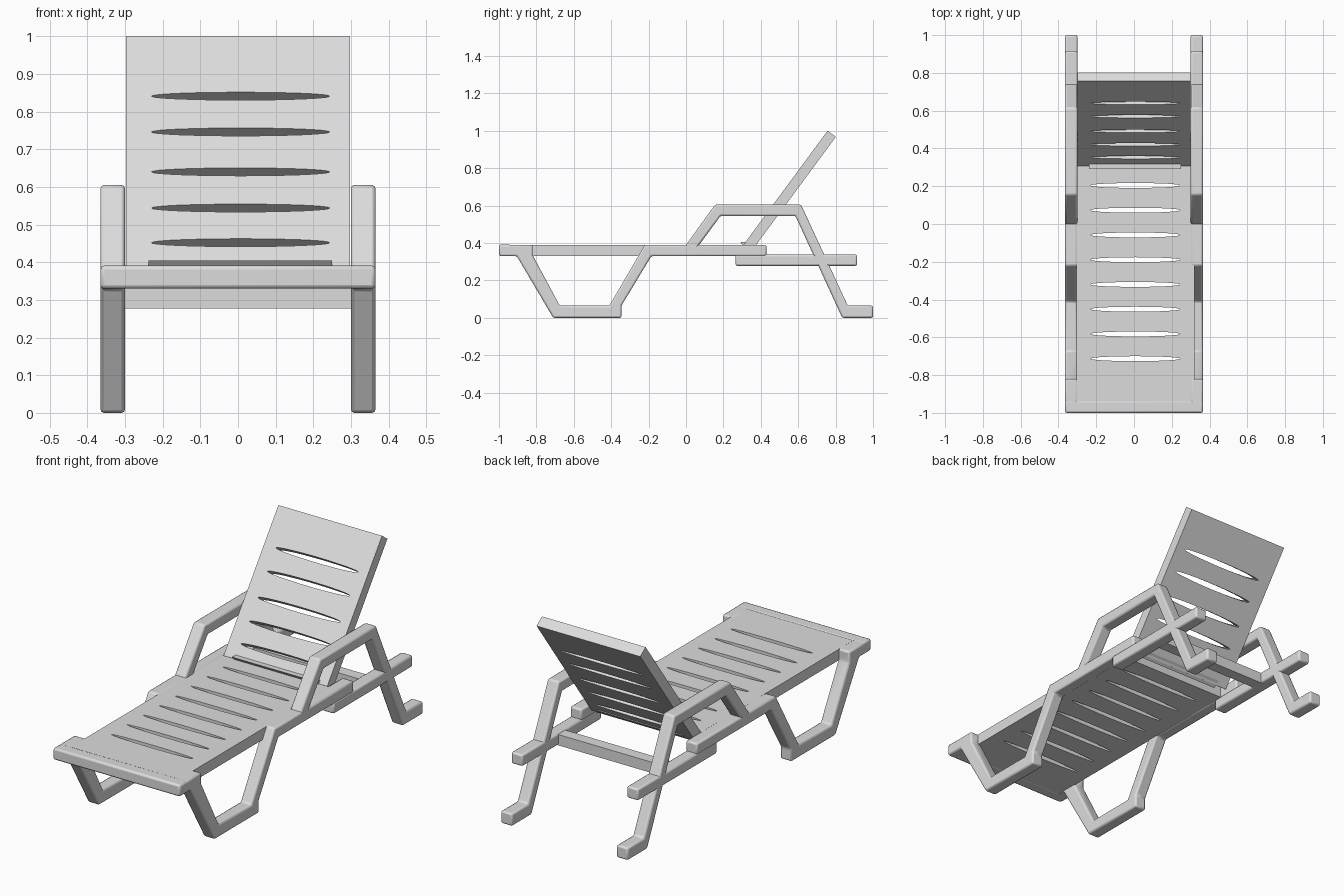
import bpy, bmesh, math
from mathutils import Matrix

if "Cube" in bpy.data.objects:
    bpy.data.objects.remove(bpy.data.objects["Cube"])

plastic = bpy.data.materials.new("light grey plastic")
plastic.diffuse_color = (0.72, 0.72, 0.72, 1)
plastic.use_nodes = True
plastic.node_tree.nodes["Principled BSDF"].inputs["Base Color"].default_value = plastic.diffuse_color


def finish(name, mesh, bevel=0.0):
    ob = bpy.data.objects.new(name, mesh)
    bpy.context.collection.objects.link(ob)
    mesh.materials.clear()
    mesh.materials.append(plastic)
    if bevel:
        m = ob.modifiers.new("rounded edges", 'BEVEL')
        m.width, m.segments, m.limit_method = bevel, 2, 'ANGLE'
        m.angle_limit = math.radians(25)
    bpy.ops.object.select_all(action='DESELECT')
    ob.select_set(True)
    bpy.context.view_layer.objects.active = ob
    bpy.ops.object.shade_smooth_by_angle(angle=math.radians(30))
    return ob


def prism(name, profile, x0, x1, bevel=0.0):
    """Extrude a (y, z) side profile from x0 to x1."""
    bm = bmesh.new()
    face = bm.faces.new([bm.verts.new((x0, y, z)) for y, z in profile])
    new = bmesh.ops.extrude_face_region(bm, geom=[face])["geom"]
    verts = [v for v in new if isinstance(v, bmesh.types.BMVert)]
    bmesh.ops.translate(bm, verts=verts, vec=(x1 - x0, 0, 0))
    bmesh.ops.recalc_face_normals(bm, faces=bm.faces)
    mesh = bpy.data.meshes.new(name)
    bm.to_mesh(mesh)
    bm.free()
    return finish(name, mesh, bevel)


def rect(y0, y1, z0, z1):
    return [(y0, z0), (y1, z0), (y1, z1), (y0, z1)]


def slotted_plate(name, x0, x1, y0, y1, thick, slots, matrix):
    """Flat plate with long elliptical holes, from a filled 2D curve."""
    cu = bpy.data.curves.new(name + " outline", 'CURVE')
    cu.dimensions, cu.fill_mode, cu.extrude = '2D', 'BOTH', thick / 2
    loops = [[(x0, y0), (x1, y0), (x1, y1), (x0, y1)]]
    n = 32
    for s in slots:
        loops.append([(0.007 + 0.237 * math.cos(2 * math.pi * i / n),
                       s + 0.013 * math.sin(2 * math.pi * i / n)) for i in range(n)])
    for pts in loops:
        sp = cu.splines.new('POLY')
        sp.points.add(len(pts) - 1)
        for p, (x, y) in zip(sp.points, pts):
            p.co = (x, y, 0, 1)
        sp.use_cyclic_u = True
    tmp = bpy.data.objects.new(name + " helper", cu)
    bpy.context.collection.objects.link(tmp)
    dg = bpy.context.evaluated_depsgraph_get()
    mesh = bpy.data.meshes.new_from_object(tmp.evaluated_get(dg))
    bpy.data.objects.remove(tmp)
    bm = bmesh.new()
    bm.from_mesh(mesh)
    bmesh.ops.remove_doubles(bm, verts=bm.verts, dist=1e-5)
    bmesh.ops.recalc_face_normals(bm, faces=bm.faces)
    bm.to_mesh(mesh)
    bm.free()
    mesh.transform(matrix)
    return finish(name, mesh)


# Side frames: front leg loop with seat rail, armrest with rear leg, lower rail
front_loop = [(-0.998, .39), (-.82, .39), (-.82, .335), (-.675, .065), (-.41, .065),
              (-.22, .39), (.43, .39), (.43, .33), (-.185, .33), (-.345, .065),
              (-.345, 0), (-.71, 0), (-.905, .33), (-0.998, .33)]
arm_loop = [(-.014, .37), (.155, .605), (.615, .605), (.865, .065), (1, .065),
            (1, 0), (.835, 0), (.585, .545), (.185, .545), (.056, .37)]
for side, s in (("left", -1), ("right", 1)):
    a, b = sorted((s * 0.30, s * 0.365))
    prism(side + "_front_leg_and_rail", front_loop, a, b, 0.009)
    prism(side + "_armrest_and_rear_leg", arm_loop, a, b, 0.009)
    prism(side + "_lower_rail", rect(.265, .915, .278, .338), a, b, 0.009)

# Cross bars
prism("front_bar", rect(-1, -.935, .33, .391), -.365, .365, 0.01)
prism("rear_cross_bar", rect(.56, .62, .277, .333), -.31, .31)

# Seat with eight slots
slotted_plate("seat", -.305, .319, -.945, .31, .057,
              [-.713 + .131 * i for i in range(8)],
              Matrix.Translation((0, 0, .36)))

# Reclined backrest with five slots; its front face starts at the seat's rear edge
tilt = math.atan2(.61, .45)
back = (Matrix.Translation((0, .307, .39)) @ Matrix.Rotation(tilt, 4, 'X')
        @ Matrix.Translation((0, 0, -.0275)))
slotted_plate("backrest", -.298, .298, 0, .758, .055,
              [(z - .39) / math.sin(tilt) for z in (.452, .544, .64, .746, .841)], back)

# Hinge tongue between seat and backrest
prism("hinge_tongue", [(.29, .405), (.325, .405), (.37, .375), (.335, .35)], -.237, .25)
